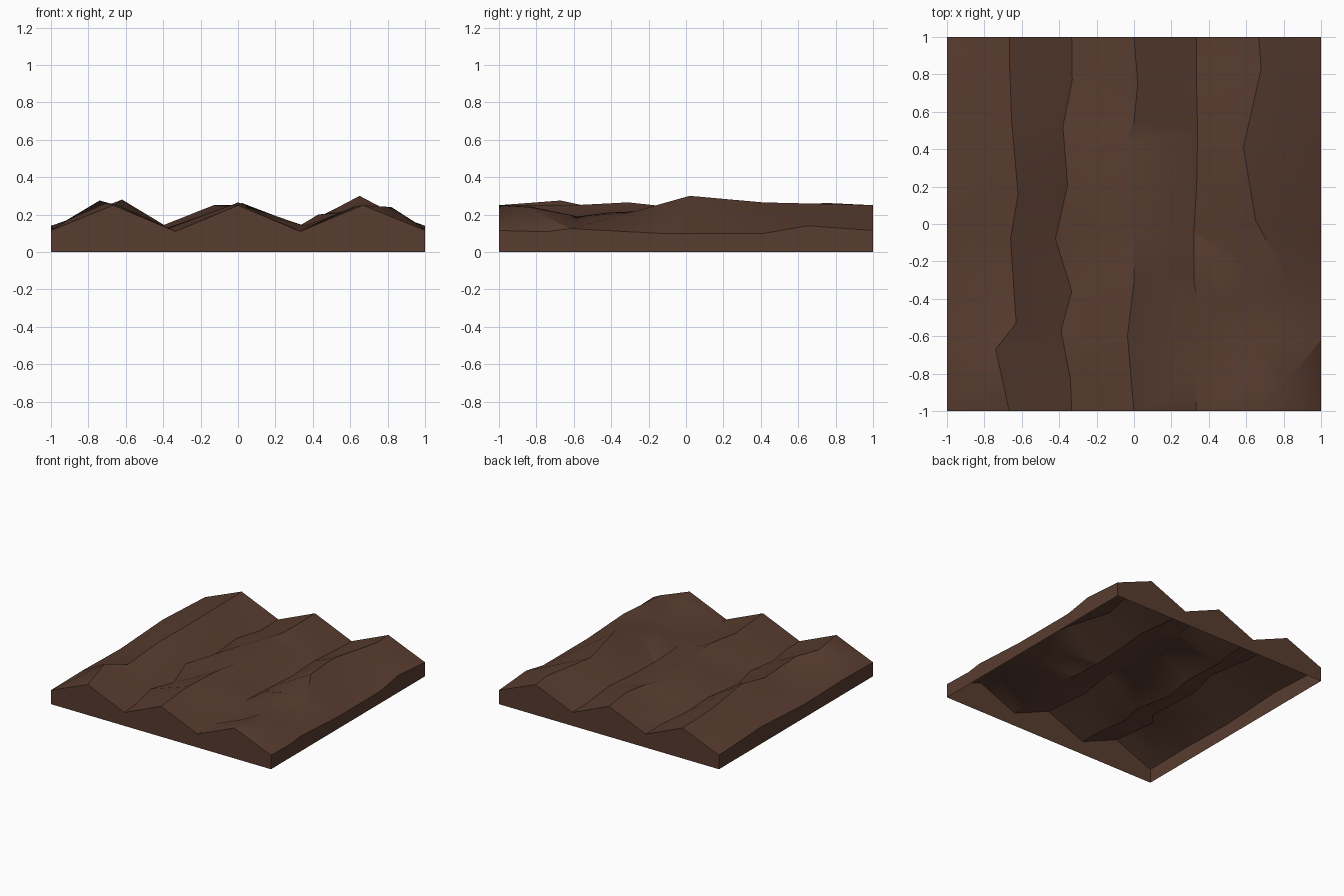
import bpy, bmesh, math
from mathutils import Vector
from mathutils.geometry import delaunay_2d_cdt

if "Cube" in bpy.data.objects:
    bpy.data.objects.remove(bpy.data.objects["Cube"])

# Crest and furrow lines running front to back, as (x, y, z)
left_rim = [(-1, -1, .115), (-1, -.6, .12), (-1, -.1, .11), (-1, .45, .14), (-1, 1, .115)]
left_ridge = [(-.667, -1, .25), (-.74, -.67, .275), (-.63, -.53, .245), (-.66, -.08, .25),
              (-.62, .16, .28), (-.655, .56, .255), (-.665, .85, .25), (-.667, 1, .25)]
left_furrow = [(-.333, -1, .11), (-.34, -.83, .115), (-.39, -.57, .125), (-.333, -.36, .11),
               (-.42, -.08, .135), (-.355, .21, .12), (-.38, .52, .125), (-.33, .77, .11), (-.333, 1, .11)]
mid_ridge = [(0, -1, .25), (-.035, -.6, .25), (0, -.31, .265), (.12, -.26, .22), (0, -.03, .235),
             (-.05, .43, .25), (0, .55, .25), (.02, .75, .262), (0, 1, .25)]
right_furrow = [(.333, -1, .11), (.33, -.8, .115), (.355, -.51, .14), (.32, -.3, .135),
                (.32, -.05, .125), (.335, .2, .12), (.34, .5, .14), (.333, .8, .115), (.333, 1, .11)]
right_ridge = [(.667, -1, .25), (.62, -.83, .242), (.615, -.58, .19), (.55, -.42, .21), (.6, -.22, .22),
               (.65, .02, .30), (.585, .41, .265), (.68, .83, .255), (.667, 1, .25)]
right_rim = [(1, -1, .115), (1, -.75, .108), (1, -.62, .125), (1, -.15, .1), (1, .42, .1),
             (1, .65, .14), (1, 1, .115)]

# Side creases and clods branching off the rows
right_spur = [(.65, .02, .30), (.82, -.3, .21), (1, -.62, .125)]
front_clod = [(.62, -.83, .242), (.82, -.84, .24), (1, -.62, .125)]
furrow_branch = [(.355, -.51, .14), (.615, -.58, .19)]
furrow_clod = [(.43, -.25, .2), (.55, -.42, .21)]
left_clod = [(-.9, -.1, .16), (-.8, .25, .21)]
mid_clod = [(-.13, .22, .25), (-.05, .43, .25)]

lines = [left_rim, left_ridge, left_furrow, mid_ridge, right_furrow, right_ridge, right_rim,
         right_spur, front_clod, furrow_branch, furrow_clod, left_clod, mid_clod]

# Triangulate the ground between the lines
points = list(dict.fromkeys(p for line in lines for p in line))
index = {p: i for i, p in enumerate(points)}
edges = [(index[a], index[b]) for line in lines for a, b in zip(line, line[1:])]
flat, _, tris, origin, _, _ = delaunay_2d_cdt(
    [Vector(p[:2]) for p in points], edges, [], 0, 1e-5)

# Ploughed top surface
bm = bmesh.new()
verts = [bm.verts.new((v.x, v.y, points[o[0]][2] if o else .2)) for v, o in zip(flat, origin)]
for tri in tris:
    bm.faces.new([verts[i] for i in tri])

# Side walls down to the ground, open underneath
rim = [e for e in bm.edges if e.is_boundary]
walls = bmesh.ops.extrude_edge_only(bm, edges=rim)
for v in walls["geom"]:
    if isinstance(v, bmesh.types.BMVert):
        v.co.z = 0
bmesh.ops.recalc_face_normals(bm, faces=bm.faces)
bm.normal_update()
if sum(f.normal.z * f.calc_area() for f in bm.faces) < 0:
    bmesh.ops.reverse_faces(bm, faces=bm.faces)

mesh = bpy.data.meshes.new("ploughed_soil")
bm.to_mesh(mesh)
bm.free()
soil = bpy.data.objects.new("ploughed_soil", mesh)
bpy.context.collection.objects.link(soil)

mat = bpy.data.materials.new("soil_brown")
mat.diffuse_color = (.098, .045, .029, 1)
mat.use_nodes = True
mat.node_tree.nodes["Principled BSDF"].inputs["Base Color"].default_value = mat.diffuse_color
mesh.materials.append(mat)

bpy.context.view_layer.objects.active = soil
soil.select_set(True)
bpy.ops.object.shade_smooth_by_angle(angle=math.radians(30))
